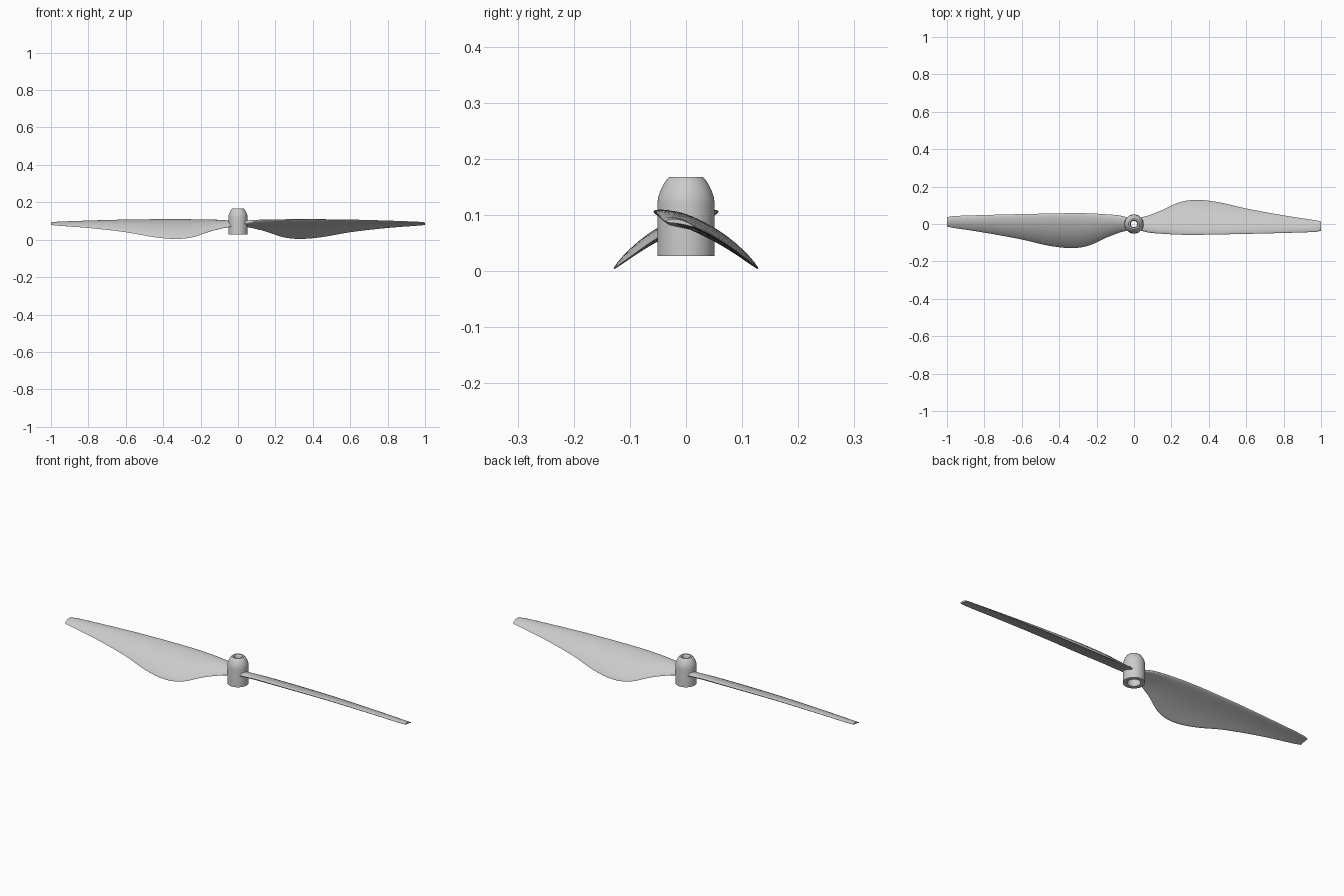
import bpy, bmesh, math
from mathutils import Vector, Matrix

cube = bpy.data.objects.get("Cube")
if cube:
    bpy.data.objects.remove(cube)

grey = bpy.data.materials.new("light grey plastic")
grey.use_nodes = True
grey.diffuse_color = (0.6, 0.6, 0.6, 1)
grey.node_tree.nodes["Principled BSDF"].inputs["Base Color"].default_value = (0.6, 0.6, 0.6, 1)


def finish(name, bm, angle):
    bmesh.ops.recalc_face_normals(bm, faces=bm.faces)
    mesh = bpy.data.meshes.new(name)
    bm.to_mesh(mesh)
    bm.free()
    mesh.materials.append(grey)
    obj = bpy.data.objects.new(name, mesh)
    bpy.context.collection.objects.link(obj)
    bpy.ops.object.select_all(action='DESELECT')
    obj.select_set(True)
    bpy.context.view_layer.objects.active = obj
    bpy.ops.object.shade_smooth_by_angle(angle=math.radians(angle))
    return obj


def bridge(bm, a, b):
    for i in range(len(a)):
        j = (i + 1) % len(a)
        bm.faces.new((a[i], a[j], b[j], b[i]))


def spline(p, i, t):
    """Catmull-Rom point between stations i and i + 1, spaced by span."""
    def slope(k):
        lo, hi = max(k - 1, 0), min(k + 1, len(p) - 1)
        return (p[hi] - p[lo]) / (p[hi][0] - p[lo][0])
    a, b = p[i], p[i + 1]
    h = b[0] - a[0]
    return (a * (2*t**3 - 3*t*t + 1) + slope(i) * h * (t**3 - 2*t*t + t)
            + b * (3*t*t - 2*t**3) + slope(i + 1) * h * (t**3 - t*t))


# Blade stations: span, lead y, lead z, trail y, trail z, thickness
STATIONS = [Vector(s) for s in (
    (0.033, -0.035, 0.090, 0.034, 0.072, 0.024),
    (0.08, -0.046, 0.098, 0.047, 0.062, 0.024),
    (0.15, -0.052, 0.103, 0.074, 0.044, 0.024),
    (0.24, -0.057, 0.106, 0.115, 0.014, 0.024),
    (0.33, -0.058, 0.107, 0.129, 0.004, 0.023),
    (0.45, -0.056, 0.107, 0.117, 0.014, 0.021),
    (0.60, -0.053, 0.105, 0.083, 0.040, 0.018),
    (0.80, -0.048, 0.099, 0.046, 0.063, 0.014),
    (0.97, -0.042, 0.092, 0.020, 0.076, 0.010),
    (1.00, -0.036, 0.089, 0.014, 0.079, 0.008))]
SIDES, STEPS = 28, 5


def section(s):
    """Cambered airfoil loop, round at the lead and thin at the trail."""
    lead, trail = Vector((s[0], s[1], s[2])), Vector((s[0], s[3], s[4]))
    chord = trail - lead
    up = Vector((0, -chord.z, chord.y)).normalized()
    loop = []
    for k in range(SIDES):
        a = math.tau * k / SIDES
        u = (1 - math.cos(a)) / 2
        half = 0.5 * s[5] * math.sin(a) * (1.2 - 0.55 * u)
        camber = 0.075 * chord.length * 4 * u * (1 - u)
        loop.append(lead + chord * u + up * (half + camber))
    return loop


def blade(name, turn):
    bm = bmesh.new()
    rings = []
    for i in range(len(STATIONS) - 1):
        for k in range(STEPS):
            rings.append(section(spline(STATIONS, i, k / STEPS)))
    rings.append(section(STATIONS[-1]))
    rings = [[bm.verts.new(co) for co in ring] for ring in rings]
    for a, b in zip(rings, rings[1:]):
        bridge(bm, a, b)
    bm.faces.new(rings[0])
    bm.faces.new(rings[-1])
    bm.transform(Matrix.Rotation(turn, 4, 'Z'))
    return finish(name, bm, 50)


blade("left_blade", 0)
blade("right_blade", math.pi)

# Hub: domed sleeve with a stepped bore, turned around the z axis
PROFILE = [(0.031, 0.027), (0.051, 0.027), (0.051, 0.118), (0.050, 0.130),
           (0.046, 0.143), (0.040, 0.155), (0.034, 0.164), (0.029, 0.168),
           (0.022, 0.168), (0.017, 0.160), (0.017, 0.085), (0.031, 0.085)]
bm = bmesh.new()
rings = [[bm.verts.new((r * math.cos(math.tau * k / 48), r * math.sin(math.tau * k / 48), z))
          for k in range(48)] for r, z in PROFILE]
for a, b in zip(rings, rings[1:] + rings[:1]):
    bridge(bm, a, b)
finish("hub", bm, 32)
